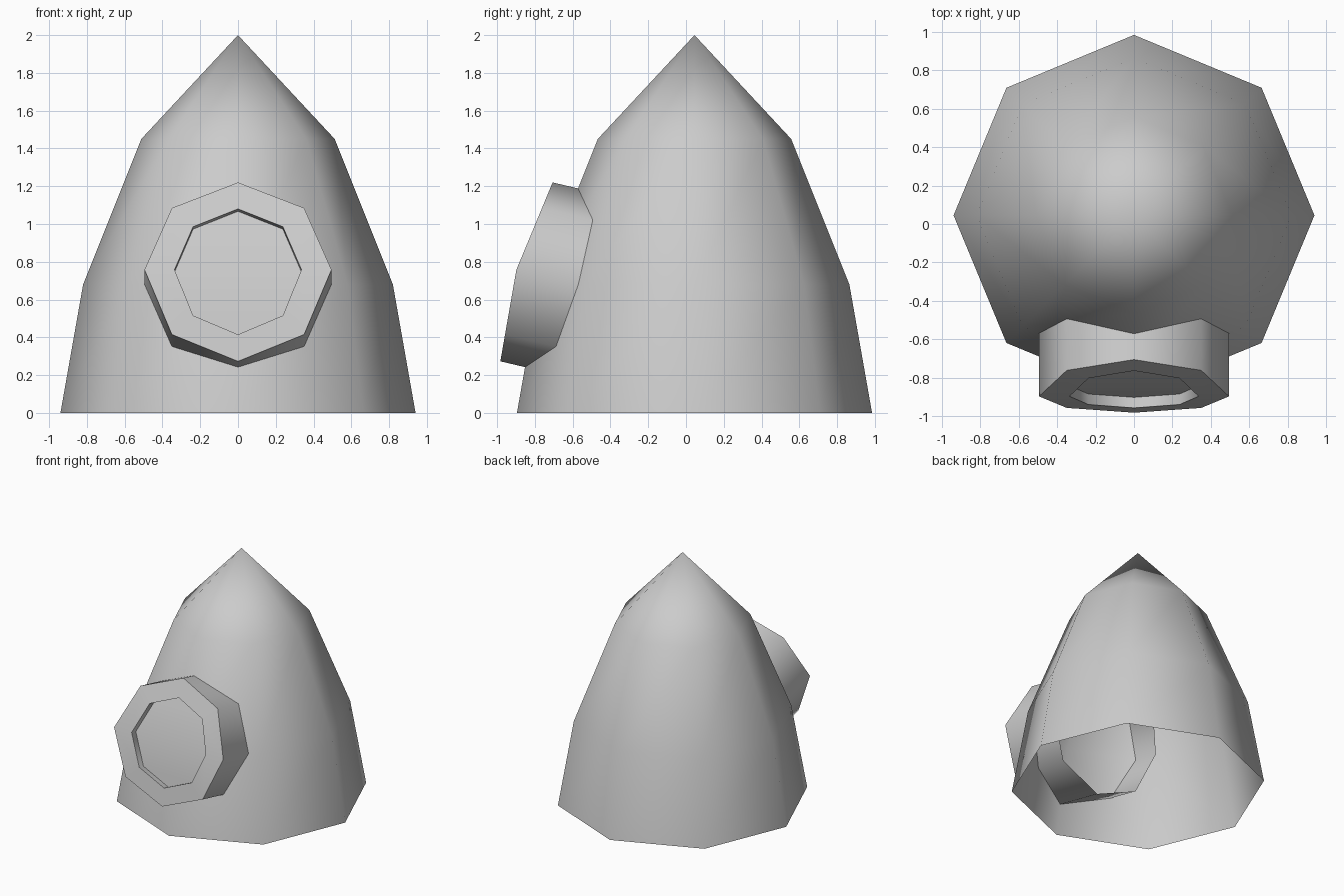
import bpy, math

if "Cube" in bpy.data.objects:
    bpy.data.objects.remove(bpy.data.objects["Cube"])

SIDES = 8


def finish(name, verts, faces, angle):
    mesh = bpy.data.meshes.new(name)
    mesh.from_pydata(verts, [], faces)
    mesh.update()
    obj = bpy.data.objects.new(name, mesh)
    bpy.context.collection.objects.link(obj)
    bpy.ops.object.select_all(action='DESELECT')
    obj.select_set(True)
    bpy.context.view_layer.objects.active = obj
    bpy.ops.object.shade_smooth_by_angle(angle=math.radians(angle))
    return obj


def strip(a, b):
    """Quads joining ring a to ring b."""
    return [(a * SIDES + i, a * SIDES + (i + 1) % SIDES,
             b * SIDES + (i + 1) % SIDES, b * SIDES + i) for i in range(SIDES)]


def angles():
    return [2 * math.pi * i / SIDES for i in range(SIDES)]


# Nose cone: open-bottomed octagonal shell with a pointed tip
CY = 0.045
profile = [(0.94, 0.0), (0.82, 0.68), (0.512, 1.45)]
verts = [(r * math.cos(a), CY + r * math.sin(a), z) for r, z in profile for a in angles()]
verts.append((0, CY, 2.0))
tip = len(verts) - 1
faces = strip(0, 1) + strip(1, 2)
faces += [(2 * SIDES + i, 2 * SIDES + (i + 1) % SIDES, tip) for i in range(SIDES)]
finish("nose_cone", verts, faces, 60)


# Porthole: tube following the cone's slope, bent slightly at mid height
MID = 0.758


def front_y(z):
    return -0.898 + (z - MID) * (0.415 if z > MID else 0.175)


def porthole_ring(radius, height_up, height_down, depth):
    ring = []
    for a in angles():
        s = math.sin(a)
        z = MID + s * (height_up if s > 0 else height_down)
        ring.append((radius * math.cos(a), front_y(z) + depth, z - 0.235 * depth))
    return ring


verts = (porthole_ring(0.495, 0.462, 0.485, 0.56)     # open inner end
         + porthole_ring(0.495, 0.462, 0.485, 0)      # front outer rim
         + porthole_ring(0.336, 0.322, 0.343, 0)      # front inner rim
         + porthole_ring(0.336, 0.322, 0.343, 0.055)) # recessed pane edge
faces = strip(0, 1) + strip(1, 2) + strip(2, 3)
pane = 3 * SIDES
faces += [tuple(pane + i for i in range(5)),
          tuple(pane + i % SIDES for i in range(4, 9))]
finish("porthole", verts, faces, 50)
